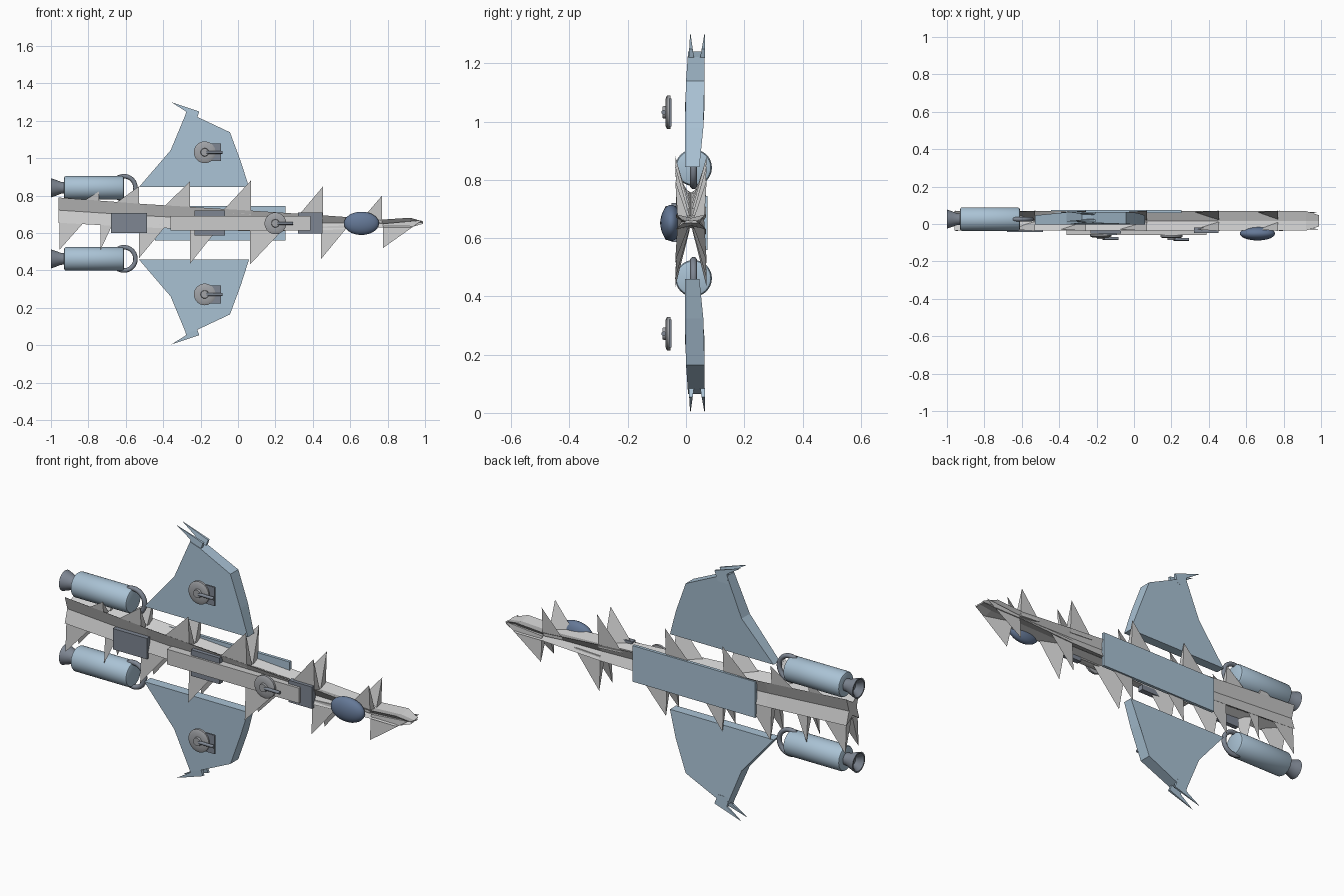
import bpy, bmesh, math
from mathutils import Vector, Matrix

if "Cube" in bpy.data.objects:
    bpy.data.objects.remove(bpy.data.objects["Cube"])

ZC = 0.652   # ship's mirror height
YC = 0.017   # middle of hull depth


def material(name, rgb):
    m = bpy.data.materials.new(name)
    m.diffuse_color = (*rgb, 1)
    m.use_nodes = True
    m.node_tree.nodes["Principled BSDF"].inputs["Base Color"].default_value = m.diffuse_color
    return m


BLUE = material("hull_blue", (0.40, 0.54, 0.66))
NAVY = material("canopy_navy", (0.13, 0.19, 0.31))
DARK = material("dark_grey", (0.21, 0.24, 0.29))
METAL = material("mid_grey", (0.36, 0.37, 0.39))


def mesh_object(name, verts, faces, mat=None):
    me = bpy.data.meshes.new(name)
    bm = bmesh.new()
    vs = [bm.verts.new(v) for v in verts]
    for f in faces:
        bm.faces.new([vs[i] for i in f])
    bmesh.ops.recalc_face_normals(bm, faces=bm.faces)
    bm.to_mesh(me)
    bm.free()
    ob = bpy.data.objects.new(name, me)
    bpy.context.collection.objects.link(ob)
    if mat:
        me.materials.append(mat)
    return ob


def smooth(ob, angle=35):
    bpy.ops.object.select_all(action='DESELECT')
    ob.select_set(True)
    bpy.context.view_layer.objects.active = ob
    bpy.ops.object.shade_smooth_by_angle(angle=math.radians(angle))


def box(name, x, y, z, mat=None):
    """Box from (min, max) pairs."""
    v = [(a, b, c) for a in x for b in y for c in z]
    f = [(0, 1, 3, 2), (4, 5, 7, 6), (0, 1, 5, 4), (2, 3, 7, 6), (0, 2, 6, 4), (1, 3, 7, 5)]
    return mesh_object(name, v, f, mat)


def lathe(name, profile, origin, axis, mat, n=32):
    """Solid of revolution; profile = (distance along axis, radius)."""
    rot = Vector((0, 0, 1)).rotation_difference(Vector(axis)).to_matrix()
    verts, faces = [], []
    for t, r in profile:
        for i in range(n):
            a = 2 * math.pi * i / n
            verts.append(rot @ Vector((r * math.cos(a), r * math.sin(a), t)) + Vector(origin))
    for k in range(len(profile) - 1):
        for i in range(n):
            j = (i + 1) % n
            faces.append((k * n + i, k * n + j, (k + 1) * n + j, (k + 1) * n + i))
    faces += [tuple(range(n)), tuple(range((len(profile) - 1) * n, len(profile) * n))]
    ob = mesh_object(name, verts, faces, mat)
    smooth(ob)
    return ob


# Hull: star-shaped section with grooved sides, tapering to the nose
stations = [(-0.96, 0.79, 0.655), (-0.5, 0.755, 0.63), (0.07, 0.72, 0.61),
            (0.45, 0.695, 0.615), (0.77, 0.672, 0.63), (0.92, 0.682, 0.63), (0.99, 0.662, 0.65)]


def hull_z(x, k):
    for a, b in zip(stations, stations[1:]):
        if x <= b[0]:
            return a[k] + (b[k] - a[k]) * (x - a[0]) / (b[0] - a[0])
    return stations[-1][k]


verts, faces = [], []
for x, t, b in stations:
    m, h = (t + b) / 2, (t - b) / 2
    w = 0.052 if x < 0.95 else 0.03
    for y, z in [(-w, 1), (0, 0.5), (w, 1), (w * 0.6, 0), (w, -1), (0, -0.5), (-w, -1), (-w * 0.6, 0)]:
        verts.append((x, YC + y, m + z * h))
for k in range(len(stations) - 1):
    for i in range(8):
        j = (i + 1) % 8
        faces.append((k * 8 + i, k * 8 + j, k * 8 + 8 + j, k * 8 + 8 + i))
faces += [tuple(range(8)), tuple(range(len(verts) - 8, len(verts)))]
mesh_object("hull", verts, faces)

# Hull spikes: front and back pairs, splayed outwards; (apex x, apex z, foot length)
upper = [(-0.743, 0.823, -0.10), (-0.53, 0.85, -0.14), (-0.257, 0.877, -0.15),
         (0.07, 0.882, -0.16), (0.455, 0.85, -0.14), (0.77, 0.80, -0.12)]
lower = [(-0.955, 0.51, 0.14), (-0.735, 0.51, 0.07), (-0.53, 0.465, 0.15), (-0.257, 0.436, 0.16),
         (0.064, 0.432, 0.19), (0.443, 0.46, 0.15), (0.775, 0.52, 0.21)]
for name, rows, k, inset in (("upper_spikes", upper, 1, -0.02), ("lower_spikes", lower, 2, 0.02)):
    verts, faces = [], []
    for ax, az, d in rows:
        for s in (-1, 1):
            n = len(verts)
            verts += [(ax, YC + s * 0.054, az),
                      (ax + d, YC + s * 0.045, hull_z(ax + d, k) + inset),
                      (ax, YC + s * 0.045, hull_z(ax, k) + inset),
                      (ax, YC + s * 0.004, hull_z(ax, k) + inset)]
            faces += [(n, n + 1, n + 2), (n, n + 2, n + 3), (n, n + 3, n + 1), (n + 1, n + 3, n + 2)]
    mesh_object(name, verts, faces)

# Wings, engines and wing turrets, mirrored about the hull line
wing = [(-0.53, 0.845), (-0.36, 1.043), (-0.278, 1.24), (-0.22, 1.222),
        (-0.043, 1.139), (0.016, 0.98), (0.059, 0.845)]
tip = [(-0.285, 1.20), (-0.278, 1.25), (-0.357, 1.30), (-0.207, 1.25), (-0.225, 1.20)]


def front_y(z):
    return -0.004 + 0.07 * max(0, z - 1.08)


def back_y(z):
    return 0.046 + 0.018 * math.sin(min(1, (z - 0.845) / 0.25) * math.pi / 2)


def plate(name, outline, front, back, flip, mat):
    n = len(outline)
    v = [(x, f(z), flip(z)) for f in (front, back) for x, z in outline]
    f = [tuple(range(n)), tuple(range(n, 2 * n))]
    f += [(i, (i + 1) % n, n + (i + 1) % n, n + i) for i in range(n)]
    return mesh_object(name, v, f, mat)


def turret(name, x, z, y):
    lathe(name + "_base", [(0, 0.058), (0.012, 0.058), (0.018, 0.045), (0.018, 0.022), (0.028, 0.02)],
          (x, y, z), (0, -1, 0), METAL)
    lathe(name + "_barrel", [(0, 0.008), (0.085, 0.008)], (x + 0.01, y - 0.024, z), (1, 0, 0), DARK, 12)


for side, flip in (("upper", lambda z: z), ("lower", lambda z: 2 * ZC - z)):
    plate(side + "_wing", wing, front_y, back_y, flip, BLUE)
    plate(side + "_wing_tip_front", tip, lambda z: 0.008 + 0.06 * (z - 1.2),
          lambda z: 0.03 - 0.14 * (z - 1.2), flip, BLUE)
    plate(side + "_wing_tip_back", tip, lambda z: 0.045 + 0.18 * (z - 1.2),
          lambda z: 0.064 + 0.02 * (z - 1.2), flip, BLUE)

    ez = flip(0.842)
    lathe(side + "_engine", [(0, 0.052), (0.003, 0.059), (0.01, 0.063), (0.31, 0.063), (0.317, 0.059), (0.32, 0.052)],
          (-0.93, 0.026, ez), (1, 0, 0), BLUE)
    lathe(side + "_nozzle", [(0, 0.03), (0.02, 0.032), (0.045, 0.042), (0.072, 0.051), (0.072, 0.044), (0.04, 0.02)],
          (-0.928, 0.026, ez), (-1, 0, 0), DARK)
    bpy.ops.mesh.primitive_torus_add(major_segments=40, minor_segments=10, major_radius=0.062,
                                     minor_radius=0.012, location=(-0.61, 0.026, ez),
                                     rotation=(math.pi / 2, 0, 0))
    ring = bpy.context.object
    ring.name = side + "_engine_ring"
    ring.data.materials.append(DARK)
    smooth(ring, 60)

    tz = flip(1.032)
    box(side + "_turret_plate", (-0.19, -0.092), (-0.058, -0.05), (tz - 0.048, tz + 0.048), DARK)
    turret(side + "_turret", -0.178, tz, -0.053)

# Back panel and front armour panels
box("back_panel", (-0.445, 0.253), (0.058, 0.074), (0.56, 0.745), BLUE)
box("rear_panel", (-0.68, -0.487), (-0.044, -0.02), (0.60, 0.707), DARK)
box("middle_panel", (-0.233, -0.07), (-0.05, -0.02), (0.586, 0.72), DARK)
box("forward_panel", (0.32, 0.453), (-0.047, -0.02), (0.598, 0.71), DARK)
box("spine_bar", (-0.362, 0.388), (-0.06, -0.02), (0.614, 0.692))
turret("spine_turret", 0.2, ZC, -0.058)

# Canopy
bpy.ops.mesh.primitive_uv_sphere_add(segments=32, ring_count=16, radius=1, location=(0.66, -0.051, ZC))
canopy = bpy.context.object
canopy.name = "canopy"
canopy.scale = (0.094, 0.037, 0.062)
canopy.data.materials.append(NAVY)
smooth(canopy, 60)
